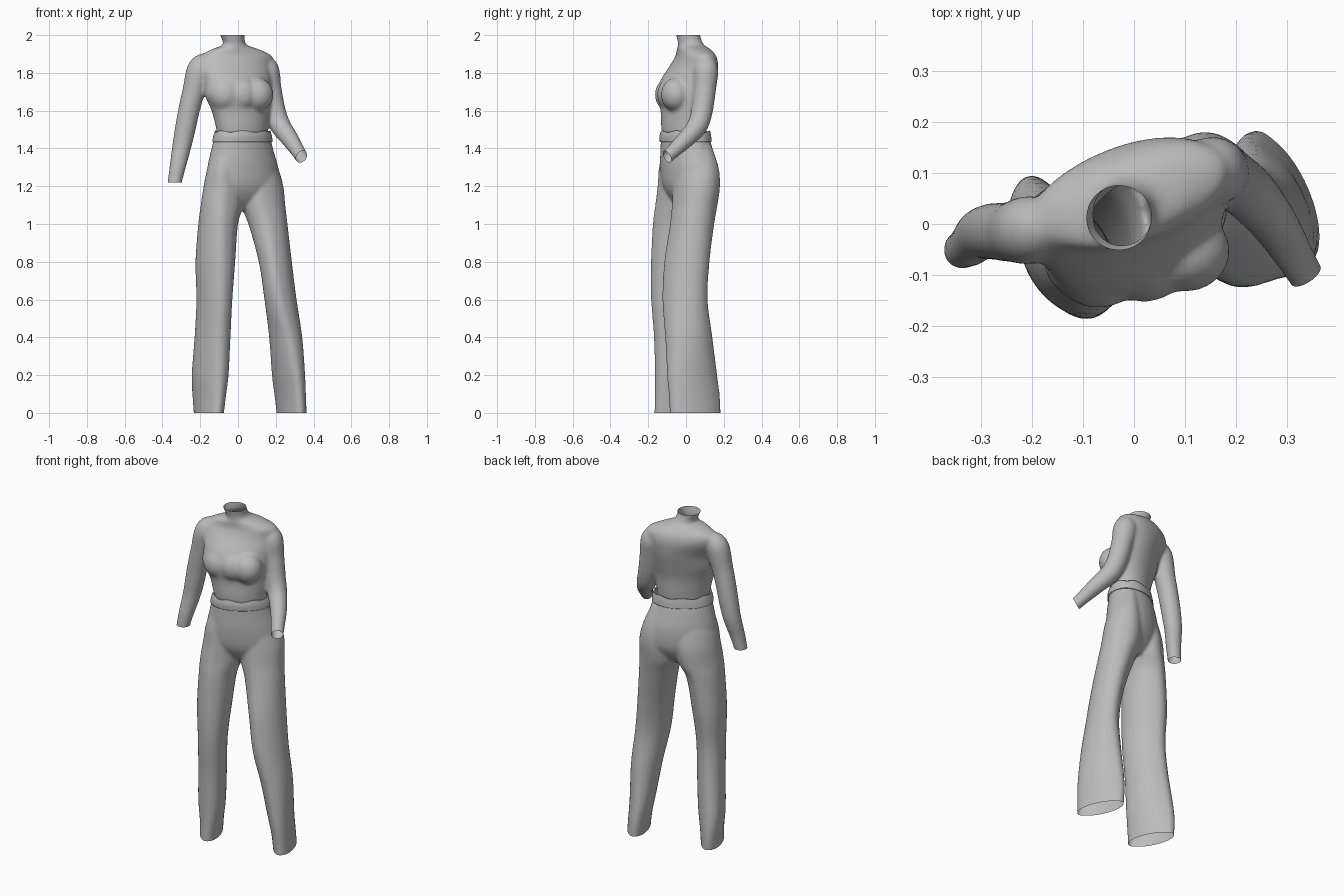
import bpy, bmesh, math
from mathutils import Vector

if "Cube" in bpy.data.objects:
    bpy.data.objects.remove(bpy.data.objects["Cube"])

SIDES = 48

fabric = bpy.data.materials.new("grey fabric")
fabric.use_nodes = True
GREY = (0.5, 0.5, 0.5, 1)
fabric.diffuse_color = GREY
fabric.node_tree.nodes["Principled BSDF"].inputs["Base Color"].default_value = GREY


def spline(rows, steps=5):
    """Smoothly interpolate rows of numbers."""
    out = []
    for i in range(len(rows) - 1):
        a, b = rows[max(i - 1, 0)], rows[i]
        c, d = rows[i + 1], rows[min(i + 2, len(rows) - 1)]
        for k in range(steps):
            t = k / steps
            out.append([q + t * (r - p) / 2 + t * t * (p - 2.5 * q + 2 * r - s / 2)
                        + t ** 3 * (3 * (q - r) + s - p) / 2
                        for p, q, r, s in zip(a, b, c, d)])
    out.append(list(rows[-1]))
    return out


def skin(bm, rings, caps=True):
    """Bridge rings of points into a tube."""
    loops = [[bm.verts.new(p) for p in ring] for ring in rings]
    faces = []
    for lo, hi in zip(loops, loops[1:]):
        for j in range(SIDES):
            k = (j + 1) % SIDES
            faces.append(bm.faces.new((lo[j], lo[k], hi[k], hi[j])))
    if caps:
        faces += [bm.faces.new(loops[0]), bm.faces.new(loops[-1])]
    bmesh.ops.recalc_face_normals(bm, faces=faces)


def loft(bm, rows, caps=True, crease=0.0, ripple=0.0):
    """Rows are height, x range, y range and slant of an oval section."""
    rings = []
    path = spline(rows)
    for i, (z, x0, x1, y0, y1, slant) in enumerate(path):
        ring = []
        wave = ripple * i / len(path)
        for j in range(SIDES):
            t = math.tau * j / SIDES
            grow = 1 + crease * max(0, abs(math.sin(t + slant)) - 0.9) * 10
            x = (x0 + x1) / 2 + (x1 - x0) / 2 * math.cos(t)
            y = (y0 + y1) / 2 + (y1 - y0) / 2 * math.sin(t + slant) * grow
            ring.append((x, y, z + wave * math.sin(7 * t)))
        rings.append(ring)
    skin(bm, rings, caps)


def sleeve(bm, rows):
    """Rows are centre and radius along the arm."""
    path = spline(rows)
    rings = []
    for i, (x, y, z, r) in enumerate(path):
        ahead = Vector(path[min(i + 1, len(path) - 1)][:3])
        behind = Vector(path[max(i - 1, 0)][:3])
        along = (ahead - behind).normalized()
        side = along.cross(Vector((0, 1, 0))).normalized()
        other = along.cross(side)
        rings.append([Vector((x, y, z)) + r * (math.cos(a) * side + math.sin(a) * other)
                      for a in (math.tau * j / SIDES for j in range(SIDES))])
    skin(bm, rings)


def ball(bm, centre, size):
    made = bmesh.ops.create_uvsphere(bm, u_segments=24, v_segments=16, radius=1)
    for v in made["verts"]:
        v.co = Vector(centre) + Vector(size) * v.co


def cut(bm, point, normal, near=lambda c: True):
    """Open the cloth by trimming all that lies beyond a plane."""
    faces = [f for f in bm.faces if near(f.calc_center_median())]
    geom = list({e for f in faces for e in f.edges} | {v for f in faces for v in f.verts}) + faces
    bmesh.ops.bisect_plane(bm, geom=geom, plane_co=point, plane_no=normal, clear_outer=True)


def add_object(name, bm):
    mesh = bpy.data.meshes.new(name)
    bm.to_mesh(mesh)
    bm.free()
    mesh.materials.append(fabric)
    obj = bpy.data.objects.new(name, mesh)
    bpy.context.collection.objects.link(obj)
    for p in mesh.polygons:
        p.use_smooth = True
    return obj


def blend(name, bm, cuts, rounds):
    """Fuse overlapping solids into one soft surface, then open its ends."""
    obj = add_object(name, bm)
    remesh = obj.modifiers.new("fuse", "REMESH")
    remesh.mode = "VOXEL"
    remesh.voxel_size = 0.008
    soft = obj.modifiers.new("soften", "SMOOTH")
    soft.iterations = rounds
    bpy.context.view_layer.update()
    done = obj.evaluated_get(bpy.context.evaluated_depsgraph_get())
    fused = bmesh.new()
    fused.from_mesh(done.to_mesh())
    done.to_mesh_clear()
    bpy.data.objects.remove(obj)
    for args in cuts:
        cut(fused, *args)
    return add_object(name, fused)


# Fitted top: torso with collar, bust and sleeves
top = bmesh.new()
loft(top, [
    (1.40, -0.10, 0.155, -0.11, 0.10, 0.3),
    (1.50, -0.115, 0.16, -0.13, 0.11, 0.3),
    (1.60, -0.14, 0.17, -0.135, 0.12, 0.35),
    (1.68, -0.175, 0.18, -0.155, 0.14, 0.4),
    (1.76, -0.18, 0.18, -0.135, 0.16, 0.4),
    (1.84, -0.21, 0.18, -0.085, 0.17, 0.45),
    (1.89, -0.20, 0.18, -0.055, 0.16, 0.45),
    (1.925, -0.14, 0.11, -0.05, 0.13, 0.35),
    (1.95, -0.08, 0.045, -0.042, 0.095, 0.1),
    (2.00, -0.095, 0.035, -0.052, 0.075, 0),
    (2.05, -0.105, 0.045, -0.062, 0.085, 0)])
for x, y in ((-0.07, -0.085), (0.02, -0.073), (0.10, -0.053)):
    ball(top, (x, y, 1.685), (0.088, 0.08, 0.09))
sleeve(top, [
    (-0.15, 0.01, 1.87, 0.04), (-0.20, -0.01, 1.825, 0.066), (-0.235, -0.015, 1.70, 0.06),
    (-0.26, -0.015, 1.60, 0.057), (-0.28, -0.015, 1.50, 0.055), (-0.30, -0.02, 1.40, 0.05),
    (-0.32, -0.04, 1.30, 0.043), (-0.335, -0.05, 1.22, 0.038), (-0.34, -0.055, 1.16, 0.038)])
sleeve(top, [
    (0.12, 0.11, 1.87, 0.04), (0.15, 0.105, 1.82, 0.066), (0.17, 0.10, 1.72, 0.06),
    (0.195, 0.085, 1.60, 0.057), (0.225, 0.06, 1.52, 0.055), (0.275, 0.0, 1.45, 0.047),
    (0.33, -0.09, 1.365, 0.036), (0.36, -0.14, 1.32, 0.036)])
blend("fitted_top", top, [
    ((0, 0, 2.0), (0, 0, 1)),
    ((0, 0, 1.45), (0, 0, -1), lambda c: abs(c.x) < 0.19 and c.z < 1.5 and c.x + c.y < 0.23),
    ((0, 0, 1.22), (0, 0, -1)),
    ((0.335, -0.1, 1.355), (0.5, -0.75, -0.43), lambda c: c.x > 0.24 and c.z < 1.45)], 16)

# Wide trousers: hips flowing into two creased legs
trousers = bmesh.new()
loft(trousers, [
    (1.54, -0.11, 0.165, -0.12, 0.12, 0.3),
    (1.48, -0.12, 0.17, -0.13, 0.12, 0.3),
    (1.40, -0.14, 0.185, -0.135, 0.14, 0.3),
    (1.30, -0.162, 0.213, -0.137, 0.165, 0.35),
    (1.20, -0.165, 0.225, -0.125, 0.165, 0.4),
    (1.13, -0.13, 0.19, -0.085, 0.13, 0.4),
    (1.08, -0.08, 0.12, -0.04, 0.08, 0.4)])
loft(trousers, [
    (1.42, -0.11, 0.03, -0.115, 0.08, 0.2),
    (1.30, -0.16, 0.04, -0.138, 0.11, 0.2),
    (1.20, -0.182, 0.045, -0.145, 0.125, 0.15),
    (1.10, -0.197, 0.03, -0.157, 0.115, 0.1),
    (1.00, -0.21, 0.0, -0.17, 0.09, -0.1),
    (0.80, -0.225, -0.015, -0.18, 0.07, -0.25),
    (0.60, -0.22, -0.03, -0.18, 0.05, -0.35),
    (0.40, -0.23, -0.04, -0.165, 0.06, -0.4),
    (0.20, -0.245, -0.05, -0.16, 0.08, -0.5),
    (0.08, -0.24, -0.065, -0.16, 0.09, -0.6),
    (-0.05, -0.23, -0.08, -0.165, 0.09, -0.6)], crease=0.04)
loft(trousers, [
    (1.42, 0.03, 0.165, -0.05, 0.13, 0.2),
    (1.30, 0.02, 0.212, -0.06, 0.168, 0.2),
    (1.20, 0.005, 0.24, -0.065, 0.175, 0.15),
    (1.10, 0.015, 0.25, -0.07, 0.162, 0.1),
    (1.00, 0.055, 0.262, -0.08, 0.145, 0.1),
    (0.80, 0.11, 0.285, -0.11, 0.12, 0.15),
    (0.60, 0.14, 0.31, -0.12, 0.11, 0.1),
    (0.40, 0.165, 0.34, -0.105, 0.135, -0.2),
    (0.20, 0.18, 0.355, -0.095, 0.16, -0.5),
    (0.08, 0.195, 0.36, -0.085, 0.175, -0.6),
    (-0.05, 0.21, 0.365, -0.08, 0.18, -0.6)], crease=0.04)
blend("trousers", trousers, [
    ((0, 0, 1.47), (0, 0, 1)),
    ((0, 0, 0), (0, 0, -1))], 8)

# Waistband standing slightly proud of the trousers
band = bmesh.new()
loft(band, [
    (1.435, -0.136, 0.183, -0.139, 0.136, 0.3),
    (1.465, -0.131, 0.18, -0.14, 0.133, 0.3),
    (1.49, -0.123, 0.173, -0.134, 0.128, 0.3)], caps=False, ripple=0.005)
waistband = add_object("waistband", band)
thick = waistband.modifiers.new("thickness", "SOLIDIFY")
thick.thickness = 0.008
